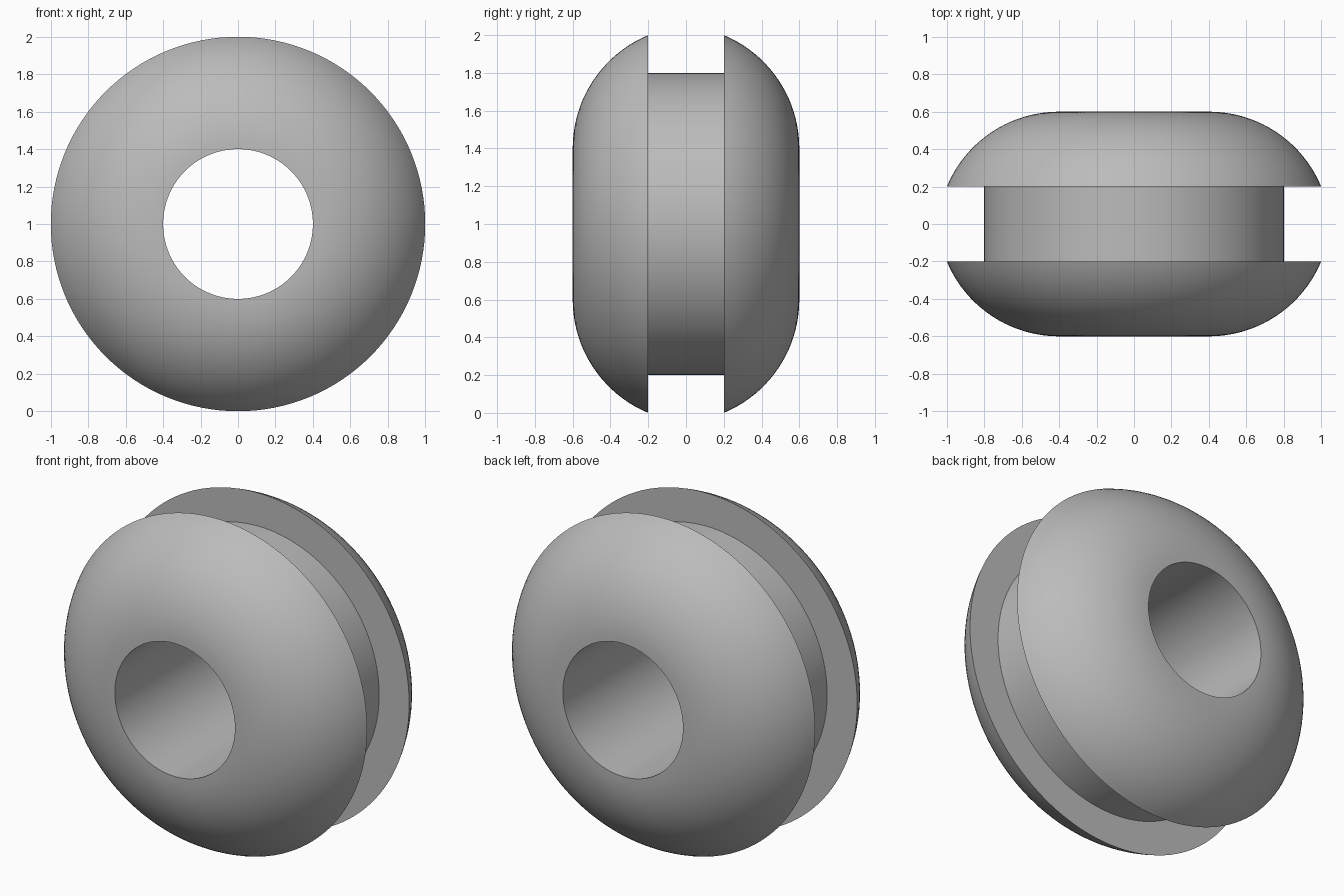
import bpy
import bmesh
from math import asin, cos, sin, pi, radians
from mathutils import Vector

cube = bpy.data.objects.get("Cube")
if cube:
    bpy.data.objects.remove(cube, do_unlink=True)

HOLE, NECK, RIM = 0.4, 0.8, 1.0      # radii
GROOVE, FACE = 0.2, 0.6              # half widths along the axis
ARC_STEPS, SIDES = 20, 128

# Rubber material
rubber = bpy.data.materials.new("grey rubber")
rubber.use_nodes = True
colour = (0.5, 0.5, 0.5, 1)
rubber.diffuse_color = colour
rubber.node_tree.nodes["Principled BSDF"].inputs["Base Color"].default_value = colour

# Domed flange: an arc tangent to the end plane at the hole, ending at the rim
run, drop = RIM - HOLE, FACE - GROOVE
arc_radius = (run ** 2 + drop ** 2) / (2 * drop)
sweep = asin(run / arc_radius)
half = []
for i in range(ARC_STEPS + 1):
    a = sweep * i / ARC_STEPS
    half.append((HOLE + arc_radius * sin(a), FACE - arc_radius * (1 - cos(a))))
half.append((NECK, GROOVE))

# Closed cross-section, mirrored across the middle of the groove
profile = half + [(r, -y) for r, y in reversed(half)]

# Revolve the cross-section about the y axis
bm = bmesh.new()
verts = [bm.verts.new((r, y, 0)) for r, y in profile]
edges = [bm.edges.new((v, verts[i - 1])) for i, v in enumerate(verts)]
bmesh.ops.spin(bm, geom=verts + edges, cent=(0, 0, 0), axis=(0, 1, 0),
               angle=2 * pi, steps=SIDES, use_merge=True)
bmesh.ops.remove_doubles(bm, verts=bm.verts, dist=0.0001)
bmesh.ops.recalc_face_normals(bm, faces=bm.faces)
bmesh.ops.translate(bm, verts=bm.verts, vec=Vector((0, 0, RIM)))

mesh = bpy.data.meshes.new("grommet")
bm.to_mesh(mesh)
bm.free()
mesh.materials.append(rubber)
grommet = bpy.data.objects.new("grommet", mesh)
bpy.context.collection.objects.link(grommet)

# Smooth curves with crisp rims
bpy.ops.object.select_all(action="DESELECT")
grommet.select_set(True)
bpy.context.view_layer.objects.active = grommet
bpy.ops.object.shade_smooth_by_angle(angle=radians(30))
